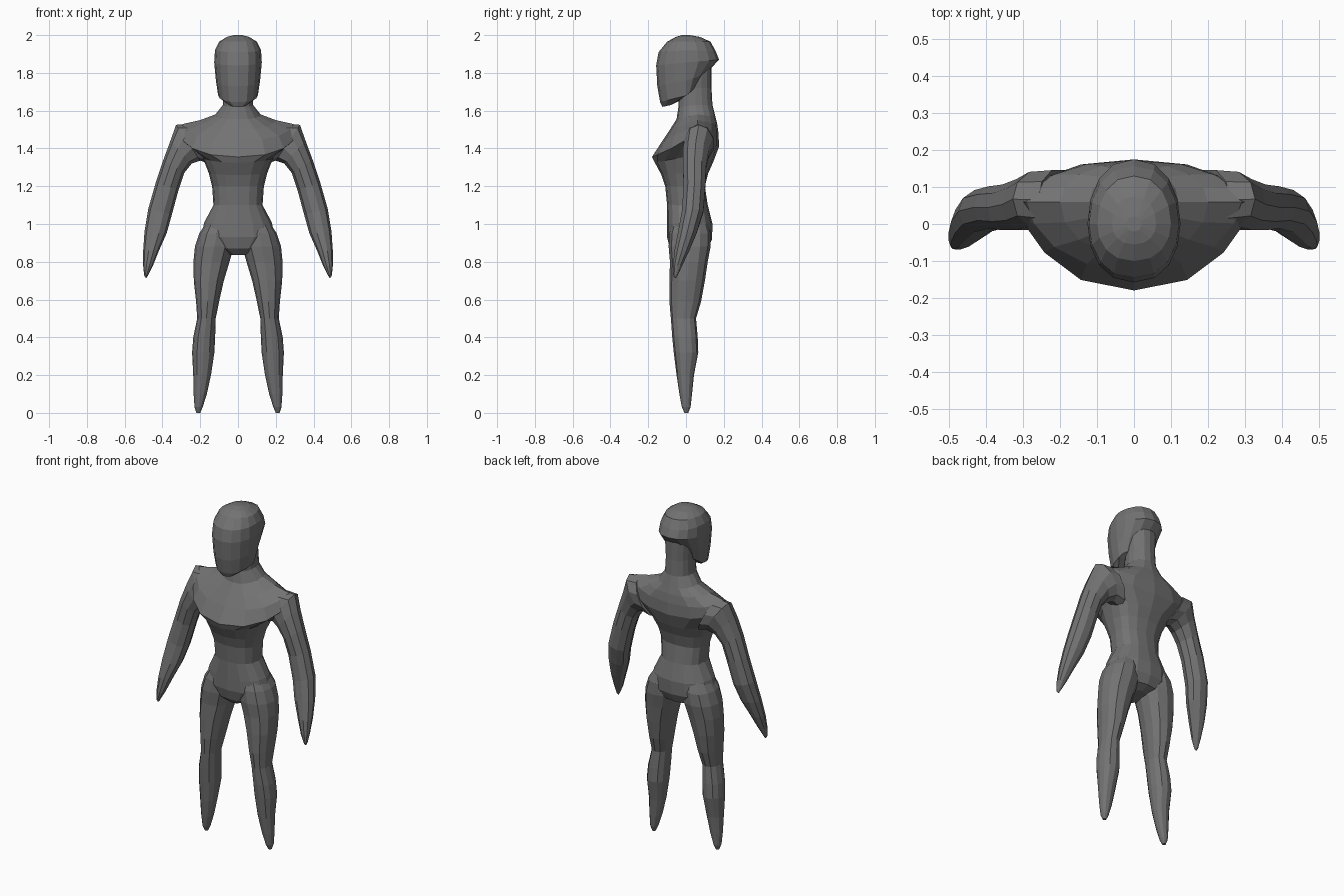
import bpy, bmesh, math

grey = bpy.data.materials.new("dark_grey")
grey.diffuse_color = (0.17, 0.17, 0.17, 1)


def power(v, p):
    return math.copysign(abs(v) ** p, v)


def level_ring(zf, zs, zb, w, yf, ys, yb, p=1.0, cx=0.0, n=16):
    """Cross-section whose front, side and back heights may differ."""
    pts = []
    for i in range(n):
        a = 2 * math.pi * i / n
        c, s = math.cos(a), math.sin(a)
        ye, ze = (yf, zf) if s < 0 else (yb, zb)
        k = abs(s)
        pts.append((cx + w * power(c, 0.85), ys + (ye - ys) * k ** p, zs + (ze - zs) * k))
    return pts


def limb_ring(xo, zo, xi, zi, yf, yb, n=10):
    """Cross-section of an arm spanned between an outer and an inner point."""
    pts = []
    for i in range(n):
        a = 2 * math.pi * i / n
        t, s = 0.5 + 0.5 * math.cos(a), math.sin(a)
        pts.append((xi + (xo - xi) * t, (yf + yb) / 2 + (yb - yf) / 2 * s, zi + (zo - zi) * t))
    return pts


def loft(name, rings, mirror=False):
    bm = bmesh.new()
    loops = [[bm.verts.new(p) for p in r] for r in rings]
    for a, b in zip(loops, loops[1:]):
        for i in range(len(a)):
            j = (i + 1) % len(a)
            bm.faces.new((a[i], a[j], b[j], b[i]))
    bm.faces.new(loops[0][::-1])
    bm.faces.new(loops[-1])
    bmesh.ops.recalc_face_normals(bm, faces=bm.faces)
    me = bpy.data.meshes.new(name)
    bm.to_mesh(me)
    bm.free()
    me.materials.append(grey)
    ob = bpy.data.objects.new(name, me)
    bpy.context.collection.objects.link(ob)
    if mirror:
        ob.modifiers.new("mirror", "MIRROR")
    return ob


# torso with neck: front z, side z, back z, half width, front y, side y, back y, roundness
loft("torso", [level_ring(*r) for r in (
    (0.835, 0.84, 0.85, 0.05, -0.05, 0.01, 0.07),
    (0.87, 0.87, 0.87, 0.13, -0.085, 0.01, 0.115),
    (0.93, 0.94, 0.92, 0.195, -0.10, 0.01, 0.138),
    (1.00, 1.01, 1.00, 0.178, -0.10, 0.01, 0.14, 0.9),
    (1.10, 1.10, 1.10, 0.13, -0.10, 0.01, 0.115, 0.8),
    (1.20, 1.20, 1.20, 0.137, -0.11, 0.01, 0.10, 0.8),
    (1.26, 1.27, 1.27, 0.155, -0.13, 0.01, 0.118, 0.8),
    (1.325, 1.36, 1.33, 0.19, -0.165, 0.03, 0.145, 0.9),
    (1.355, 1.51, 1.41, 0.325, -0.18, 0.06, 0.175, 1.6),
    (1.44, 1.53, 1.48, 0.29, -0.125, 0.06, 0.172, 1.2),
    (1.50, 1.55, 1.53, 0.20, -0.085, 0.06, 0.165),
    (1.555, 1.58, 1.57, 0.12, -0.05, 0.06, 0.155),
    (1.62, 1.63, 1.63, 0.08, -0.04, 0.05, 0.14),
    (1.72, 1.72, 1.72, 0.075, -0.035, 0.05, 0.135),
    (1.85, 1.85, 1.85, 0.085, -0.03, 0.05, 0.135),
)])

# head with overhanging back and slanted jaw
loft("head", [level_ring(*r) for r in (
    (1.62, 1.63, 1.655, 0.045, -0.125, -0.08, -0.03),
    (1.645, 1.68, 1.72, 0.105, -0.137, 0.0, 0.05),
    (1.73, 1.76, 1.79, 0.117, -0.152, 0.0, 0.10),
    (1.84, 1.855, 1.87, 0.126, -0.158, 0.0, 0.175),
    (1.91, 1.92, 1.915, 0.122, -0.145, 0.0, 0.157),
    (1.965, 1.965, 1.965, 0.10, -0.10, 0.0, 0.13),
    (1.99, 1.99, 1.99, 0.06, -0.055, 0.0, 0.075),
    (2.0, 2.0, 2.0, 0.02, -0.02, 0.0, 0.02),
)])

# legs: z, inner x, outer x, front y, back y
loft("legs", [level_ring(z, z, z, (xo - xi) / 2, yf, (yf + yb) / 2, yb, 1, (xi + xo) / 2, 12)
              for z, xi, xo, yf, yb in (
    (0.0, 0.20, 0.22, -0.008, 0.012),
    (0.03, 0.187, 0.23, -0.022, 0.024),
    (0.10, 0.165, 0.235, -0.035, 0.032),
    (0.20, 0.143, 0.237, -0.05, 0.042),
    (0.32, 0.125, 0.243, -0.065, 0.065),
    (0.40, 0.121, 0.237, -0.073, 0.062),
    (0.50, 0.118, 0.216, -0.08, 0.053),
    (0.59, 0.10, 0.222, -0.088, 0.08),
    (0.70, 0.075, 0.234, -0.088, 0.10),
    (0.80, 0.045, 0.236, -0.085, 0.115),
    (0.88, 0.022, 0.228, -0.092, 0.13),
    (0.95, 0.02, 0.205, -0.088, 0.13),
    (1.01, 0.04, 0.165, -0.07, 0.11),
)], True)

# arms: outer x and z, inner x and z, front y, back y
loft("arms", [limb_ring(*r) for r in (
    (0.26, 1.53, 0.15, 1.32, -0.02, 0.15),
    (0.328, 1.525, 0.20, 1.335, -0.01, 0.145),
    (0.358, 1.44, 0.245, 1.32, -0.02, 0.125),
    (0.395, 1.34, 0.285, 1.27, -0.02, 0.11),
    (0.435, 1.22, 0.315, 1.18, -0.015, 0.105),
    (0.475, 1.08, 0.35, 1.05, -0.025, 0.095),
    (0.495, 0.96, 0.378, 0.95, -0.045, 0.06),
    (0.502, 0.86, 0.418, 0.86, -0.063, 0.02),
    (0.502, 0.78, 0.452, 0.775, -0.07, -0.02),
    (0.497, 0.73, 0.478, 0.725, -0.068, -0.045),
    (0.49, 0.716, 0.484, 0.715, -0.06, -0.053),
)], True)
